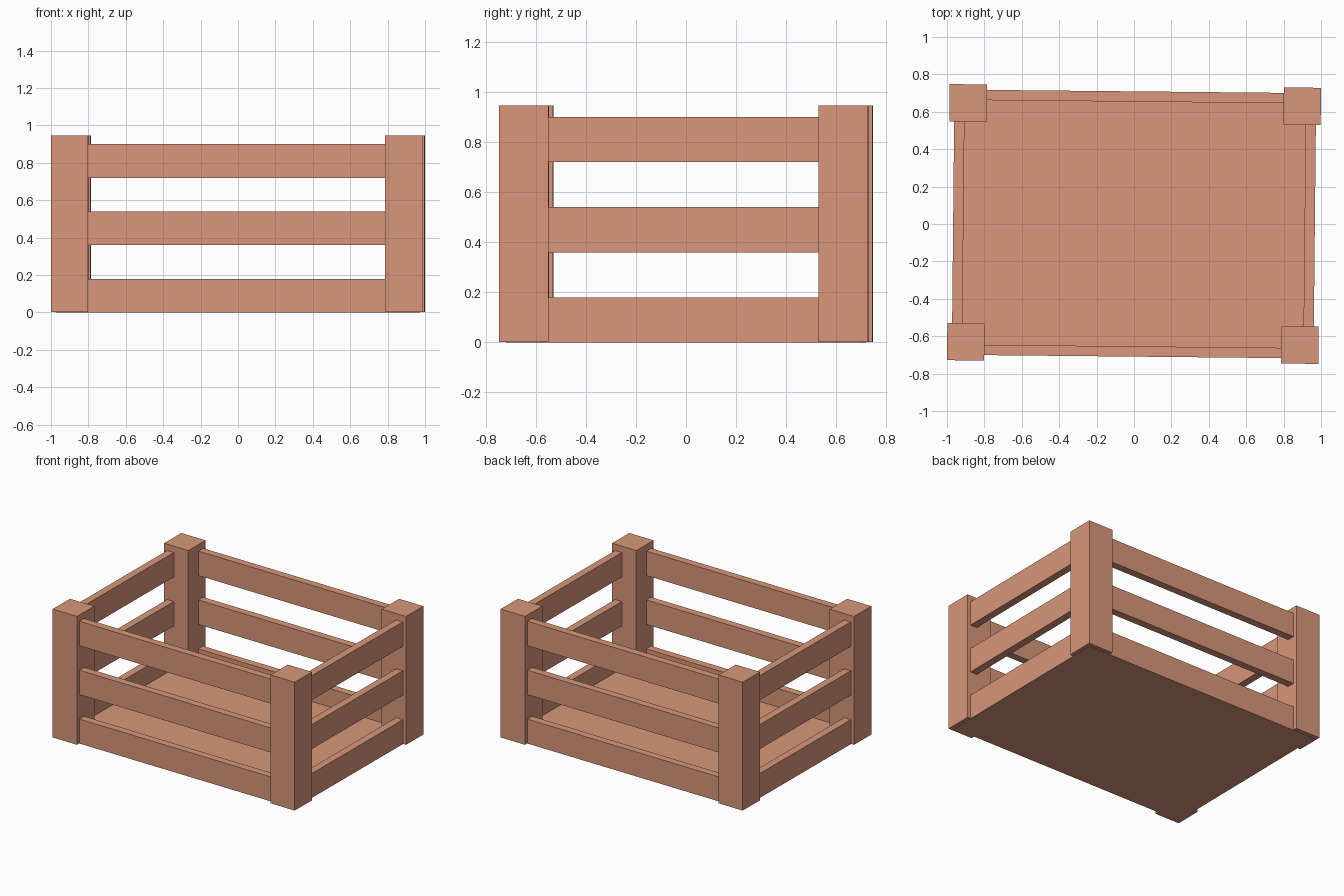
import bpy
from mathutils import Matrix

if "Cube" in bpy.data.objects:
    bpy.data.objects.remove(bpy.data.objects["Cube"])

wood = bpy.data.materials.new("warm brown wood")
wood.diffuse_color = (0.69, 0.305, 0.197, 1)
wood.use_nodes = True
wood.node_tree.nodes["Principled BSDF"].inputs["Base Color"].default_value = wood.diffuse_color

TURN = Matrix.Rotation(-0.01, 4, 'Z')   # the crate stands slightly turned


def box(name, x, y, z):
    """Box from (min, max) ranges, turned with the whole crate."""
    bpy.ops.mesh.primitive_cube_add(size=1)
    ob = bpy.context.object
    ob.name = name
    centre = [(a + b) / 2 for a, b in (x, y, z)]
    size = [b - a for a, b in (x, y, z)]
    ob.data.transform(TURN @ Matrix.Translation(centre) @ Matrix.Diagonal((*size, 1)))
    ob.data.materials.append(wood)
    return ob


def span(sign, inner, outer):
    return tuple(sorted((sign * inner, sign * outer)))


HX, HY = 0.9926, 0.738      # outer faces of posts
RX, RY = 0.967, 0.709       # outer faces of rails
POST, THICK = 0.199, 0.055

# floor panel, a hair below the posts
box("floor", (-RX, RX), (-RY, RY), (0, 0.045))

# corner posts
for sx, a in ((-1, "left"), (1, "right")):
    for sy, b in ((-1, "front"), (1, "back")):
        box(f"{b}_{a}_post", span(sx, HX - POST, HX), span(sy, HY - POST, HY), (0.002, 0.947))

# three rails on every side, ending inside the posts
for i, level in enumerate(("lower", "middle", "upper")):
    z = (0.36 * i + (0.001 if i == 0 else 0), 0.36 * i + 0.18)
    for s, a, b in ((-1, "front", "left"), (1, "back", "right")):
        box(f"{a}_{level}_rail", (-0.85, 0.85), span(s, RY - THICK, RY), z)
        box(f"{b}_{level}_rail", span(s, RX - THICK, RX), (-0.6, 0.6), z)
